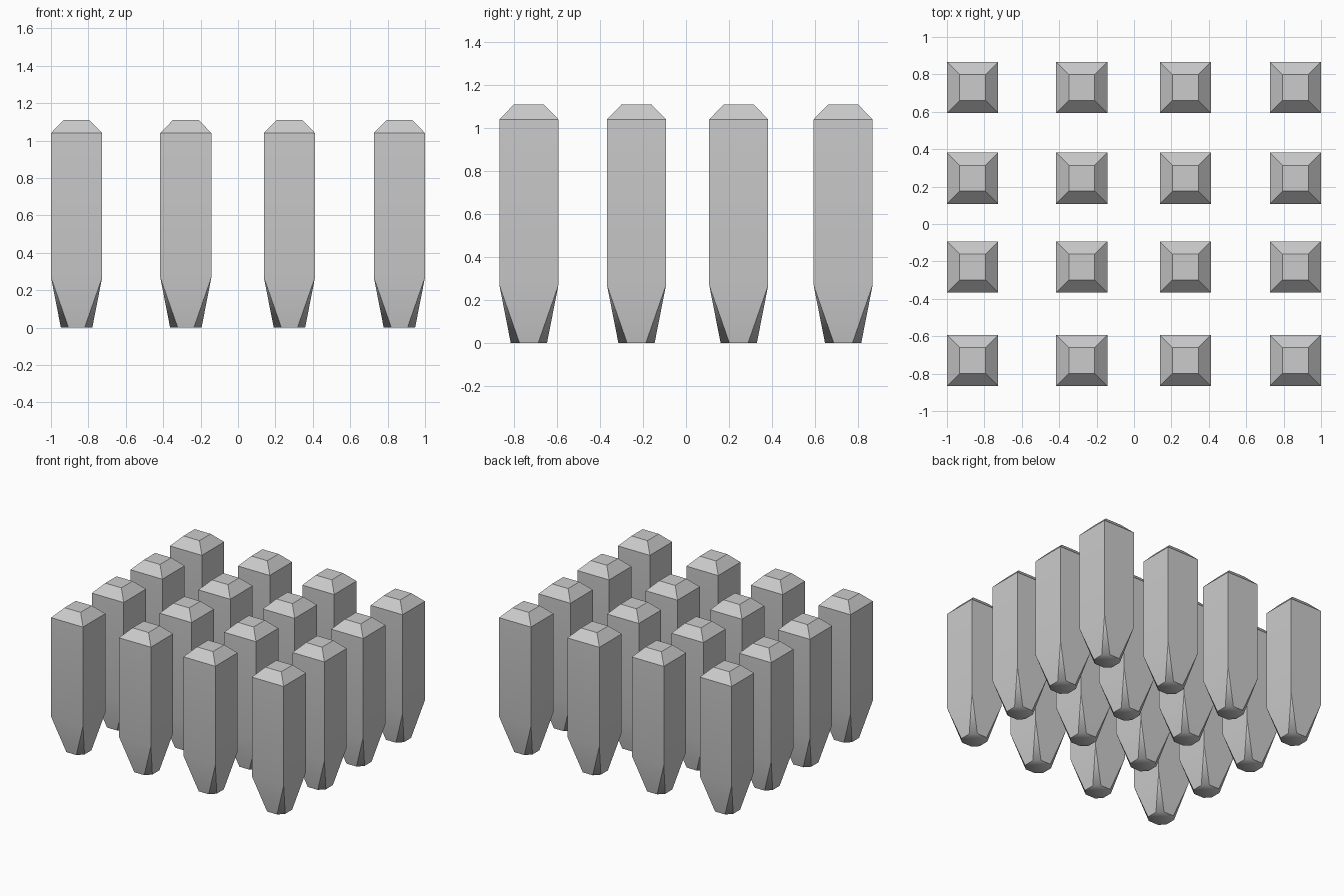
import bpy, bmesh

if "Cube" in bpy.data.objects:
    bpy.data.objects.remove(bpy.data.objects["Cube"])

HALF = 0.137                   # half width of a post
Z_TAPER, Z_SHOULDER, Z_TOP = 0.27, 1.04, 1.11
CROWN = 0.069                  # half width of the flat top
TIP, TIP_FLAT = 0.084, 0.043   # octagonal foot: half width, half side length
XS = (-0.863, -0.279, 0.275, 0.863)
YS = (-0.73, -0.23, 0.245, 0.73)


def post_mesh():
    bm = bmesh.new()
    group = {}

    def ring(points, z):
        return [bm.verts.new((x, y, z)) for x, y in points]

    def square(h):
        return [(-h, -h), (h, -h), (h, h), (-h, h)]

    def face(verts, name):
        group[bm.faces.new(verts)] = name

    a, b = TIP, TIP_FLAT
    foot = ring([(-b, -a), (b, -a), (a, -b), (a, b),
                 (b, a), (-b, a), (-a, b), (-a, -b)], 0)
    low = ring(square(HALF), Z_TAPER)
    high = ring(square(HALF), Z_SHOULDER)
    top = ring(square(CROWN), Z_TOP)

    for i in range(4):
        j = (i + 1) % 4
        # tapered flank, corner facet, shaft side, crown slope
        face((foot[2 * i], foot[2 * i + 1], low[j], low[i]), f"side{i}")
        face((foot[2 * i + 1], foot[(2 * i + 2) % 8], low[j]), "foot")
        face((low[i], low[j], high[j], high[i]), f"side{i}")
        face((high[i], high[j], top[j], top[i]), f"crown{i}")
    face(top, "top")
    face(foot[::-1], "foot")

    # smooth only within a shaft side and around the foot
    for f in bm.faces:
        f.smooth = True
    for e in bm.edges:
        e.smooth = len({group[f] for f in e.link_faces}) == 1
    mesh = bpy.data.meshes.new("post")
    bm.to_mesh(mesh)
    bm.free()
    return mesh


# four by four grid of posts
mesh = post_mesh()
for r, y in enumerate(YS):
    for c, x in enumerate(XS):
        post = bpy.data.objects.new(f"post_row{r + 1}_col{c + 1}", mesh)
        post.location = (x, y, 0)
        bpy.context.collection.objects.link(post)
